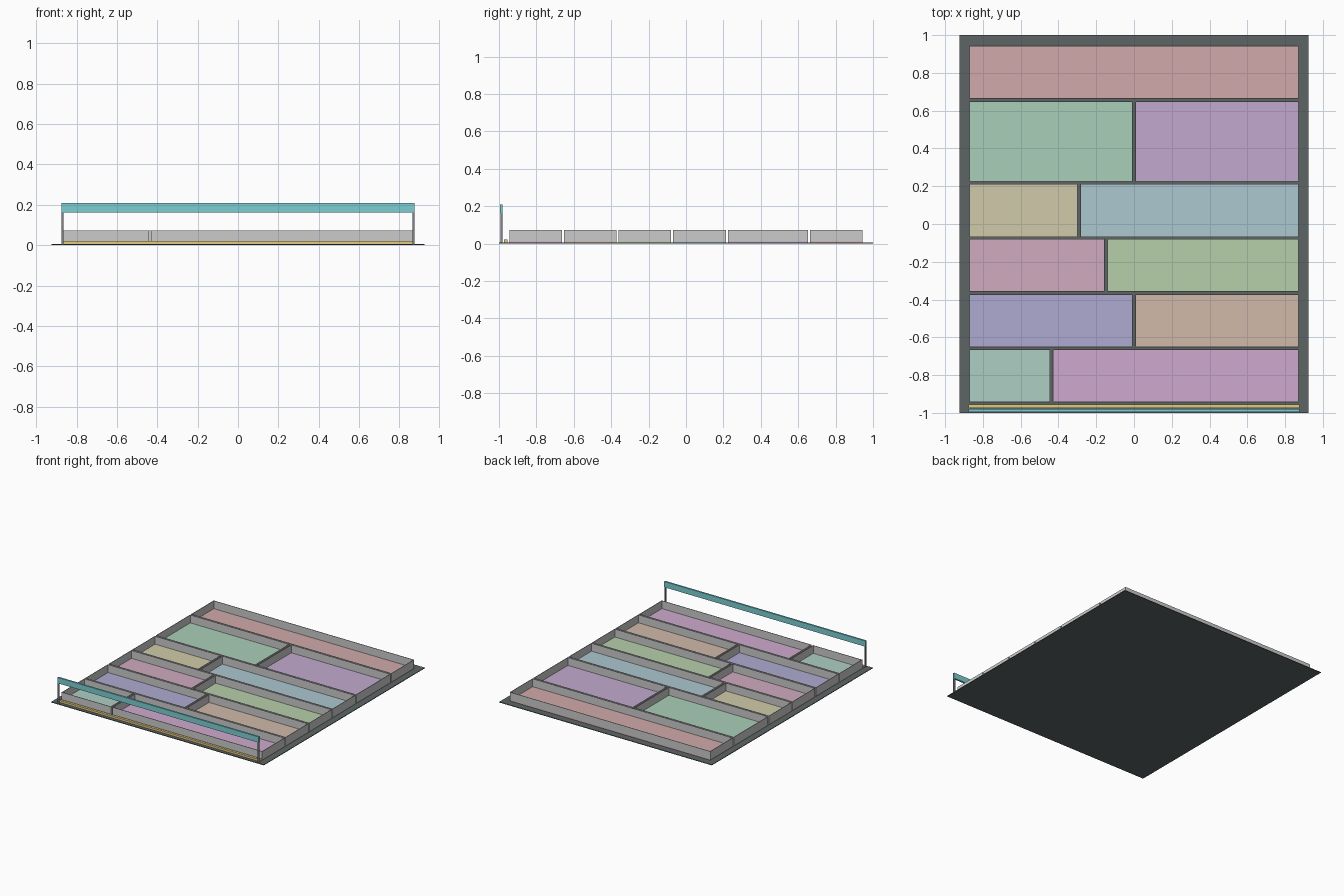
import bpy, bmesh
from mathutils import Matrix, Vector

if "Cube" in bpy.data.objects:
    bpy.data.objects.remove(bpy.data.objects["Cube"])


def material(name, color):
    m = bpy.data.materials.new(name)
    m.diffuse_color = (*color, 1)
    m.use_nodes = True
    m.node_tree.nodes["Principled BSDF"].inputs["Base Color"].default_value = m.diffuse_color
    return m


def add_box(bm, x0, x1, y0, y1, z0, z1):
    size = Matrix.Diagonal((x1 - x0, y1 - y0, z1 - z0, 1))
    mid = Vector(((x0 + x1) / 2, (y0 + y1) / 2, (z0 + z1) / 2))
    bmesh.ops.create_cube(bm, size=1, matrix=Matrix.Translation(mid) @ size)


def boxes(name, items, mat=None):
    bm = bmesh.new()
    for b in items:
        add_box(bm, *b)
    me = bpy.data.meshes.new(name)
    bm.to_mesh(me)
    bm.free()
    ob = bpy.data.objects.new(name, me)
    bpy.context.collection.objects.link(ob)
    if mat:
        me.materials.append(mat)
    return ob


def frame(name, x0, x1, y0, y1, z0, z1, t):
    # Open rectangular ring of walls, mitred at the corners
    bm = bmesh.new()
    rings = []
    for inset, z in ((0, z0), (0, z1), (t, z1), (t, z0)):
        a, b, c, d = x0 + inset, x1 - inset, y0 + inset, y1 - inset
        rings.append([bm.verts.new(p) for p in ((a, c, z), (b, c, z), (b, d, z), (a, d, z))])
    for r in range(4):
        lo, hi = rings[r], rings[(r + 1) % 4]
        for i in range(4):
            j = (i + 1) % 4
            bm.faces.new((lo[i], lo[j], hi[j], hi[i]))
    me = bpy.data.meshes.new(name)
    bm.to_mesh(me)
    bm.free()
    ob = bpy.data.objects.new(name, me)
    bpy.context.collection.objects.link(ob)


# Base plate
BASE, FLOOR, TOP = 0.005, 0.012, 0.074
boxes("base_plate", [(-0.925, 0.925, -1, 1, 0, BASE)], material("dark_slate", (0.11, 0.13, 0.13)))

# Rooms: row start, row end, x of the dividing gap (None = single room)
EDGE, GAP, WALL = 0.872, 0.0065, 0.004
rows = [(-0.945, -0.663, -0.438), (-0.653, -0.371, 0), (-0.360, -0.079, -0.147),
        (-0.069, 0.213, -0.292), (0.224, 0.651, 0), (0.662, 0.944, None)]
colors = [(0.42, 0.62, 0.55), (0.62, 0.40, 0.62), (0.43, 0.41, 0.64), (0.64, 0.49, 0.40),
          (0.64, 0.41, 0.53), (0.47, 0.63, 0.40), (0.64, 0.60, 0.40), (0.41, 0.58, 0.63),
          (0.40, 0.62, 0.48), (0.54, 0.40, 0.62), (0.64, 0.40, 0.40)]
n = 0
for y0, y1, split in rows:
    if split is None:
        spans = [(-EDGE, EDGE)]
    else:
        spans = [(-EDGE, split - GAP), (split + GAP, EDGE)]
    for x0, x1 in spans:
        mat = material(f"floor_color_{n + 1}", colors[n])
        boxes(f"room_floor_{n + 1}", [(x0, x1, y0, y1, BASE, FLOOR)], mat)
        frame(f"room_walls_{n + 1}", x0, x1, y0, y1, FLOOR, TOP, WALL)
        n += 1

# Low threshold strip along the front
boxes("front_strip", [(-0.876, 0.876, -0.974, -0.955, BASE, 0.021)],
      material("amber", (0.78, 0.60, 0.22)))

# Sign beam on two posts
post_mat = material("post_grey", (0.22, 0.24, 0.25))
for side, s in (("left", -1), ("right", 1)):
    x = s * 0.870
    boxes(f"{side}_post", [(x - 0.006, x + 0.006, -0.993, -0.981, BASE, 0.163)], post_mat)
boxes("front_beam", [(-0.876, 0.876, -0.994, -0.980, 0.163, 0.208)],
      material("teal", (0.20, 0.62, 0.65)))
